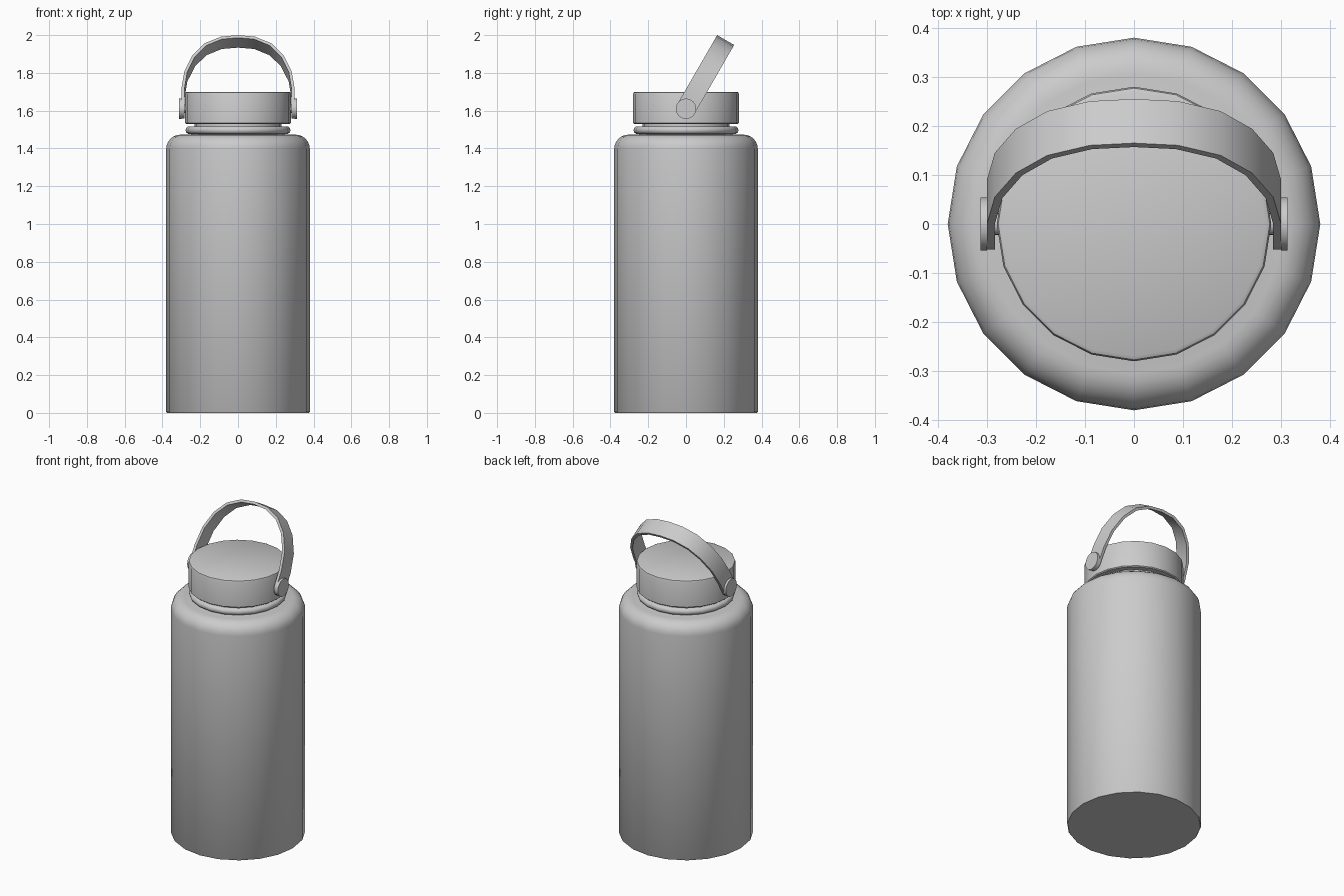
import bpy, bmesh, math
from mathutils import Vector, Matrix

if "Cube" in bpy.data.objects:
    bpy.data.objects.remove(bpy.data.objects["Cube"])

SIDES = 20
PIVOT = Vector((0, 0, 1.61))


def finish(bm, name, angle=40):
    bmesh.ops.recalc_face_normals(bm, faces=bm.faces)
    mesh = bpy.data.meshes.new(name)
    bm.to_mesh(mesh)
    bm.free()
    ob = bpy.data.objects.new(name, mesh)
    bpy.context.collection.objects.link(ob)
    bpy.ops.object.select_all(action='DESELECT')
    ob.select_set(True)
    bpy.context.view_layer.objects.active = ob
    bpy.ops.object.shade_smooth_by_angle(angle=math.radians(angle))
    return ob


def lathe(name, profile, closed=False):
    """Revolve (radius, z) points round z; open profiles get flat end caps."""
    bm = bmesh.new()
    rings = []
    for r, z in profile:
        rings.append([bm.verts.new((r * math.cos(a), r * math.sin(a), z))
                      for a in (2 * math.pi * i / SIDES for i in range(SIDES))])
    pairs = list(zip(rings, rings[1:]))
    if closed:
        pairs.append((rings[-1], rings[0]))
    else:
        bm.faces.new(rings[0])
        bm.faces.new(rings[-1])
    for a, b in pairs:
        for i in range(SIDES):
            j = (i + 1) % SIDES
            bm.faces.new((a[i], a[j], b[j], b[i]))
    return finish(bm, name)


def x_disc(name, radius, x0, x1):
    """Disc whose axis runs along x at pivot height."""
    bm = bmesh.new()
    place = Matrix.Translation(PIVOT + Vector(((x0 + x1) / 2, 0, 0))) @ Matrix.Rotation(math.pi / 2, 4, 'Y')
    bmesh.ops.create_cone(bm, cap_ends=True, segments=24, radius1=radius,
                          radius2=radius, depth=abs(x1 - x0), matrix=place)
    return finish(bm, name)


# Bottle body with rounded shoulder and neck
shoulder = [(0.305 + 0.075 * math.cos(a), 1.398 + 0.075 * math.sin(a))
            for a in (math.radians(15 * i) for i in range(7))]
lathe("body", [(0.376, 0), (0.38, 0.005)] + shoulder +
      [(0.25, 1.475), (0.23, 1.48), (0.23, 1.54)])

# Rolled ring round the neck
lathe("neck_ring", [(0.257 + 0.021 * math.cos(a), 1.497 + 0.021 * math.sin(a))
                    for a in (2 * math.pi * i / 10 for i in range(10))], closed=True)

# Screw lid with softened rims
lathe("lid", [(0.274, 1.529), (0.28, 1.534), (0.28, 1.688), (0.277, 1.696), (0.269, 1.70)])

# Carry strap: half path (x, height along strap), mirrored, tilted back
half = [(0.30, 0.0), (0.30, 0.09), (0.284, 0.20), (0.241, 0.298),
        (0.177, 0.37), (0.09, 0.411)]
outer = [Vector(p) for p in half] + [Vector((0, 0.42))] + [Vector((-x, h)) for x, h in reversed(half)]
THICK, WIDE = 0.016, 0.052
tilt = Matrix.Translation(PIVOT) @ Matrix.Rotation(math.radians(-30), 4, 'X')
bm = bmesh.new()
rows = []
for i, p in enumerate(outer):
    t = (outer[min(i + 1, len(outer) - 1)] - outer[max(i - 1, 0)]).normalized()
    if i in (0, len(outer) - 1):
        t = Vector((0, 1 if i == 0 else -1))
    q = p + Vector((-t.y, t.x)) * THICK
    rows.append([bm.verts.new(tilt @ Vector((v.x, w, v.y)))
                 for v, w in ((p, -WIDE), (p, WIDE), (q, WIDE), (q, -WIDE))])
for a, b in zip(rows, rows[1:]):
    for k in range(4):
        m = (k + 1) % 4
        bm.faces.new((a[k], a[m], b[m], b[k]))
bm.faces.new(rows[0])
bm.faces.new(rows[-1])
finish(bm, "carry_strap")

# Rounded strap ends, outer caps and pivot pegs on both sides
for side, s in (("right", 1), ("left", -1)):
    x_disc("strap_end_" + side, 0.052, s * 0.284, s * 0.30)
    x_disc("pivot_cap_" + side, 0.054, s * 0.30, s * 0.313)
    x_disc("pivot_peg_" + side, 0.022, s * 0.25, s * 0.29)
